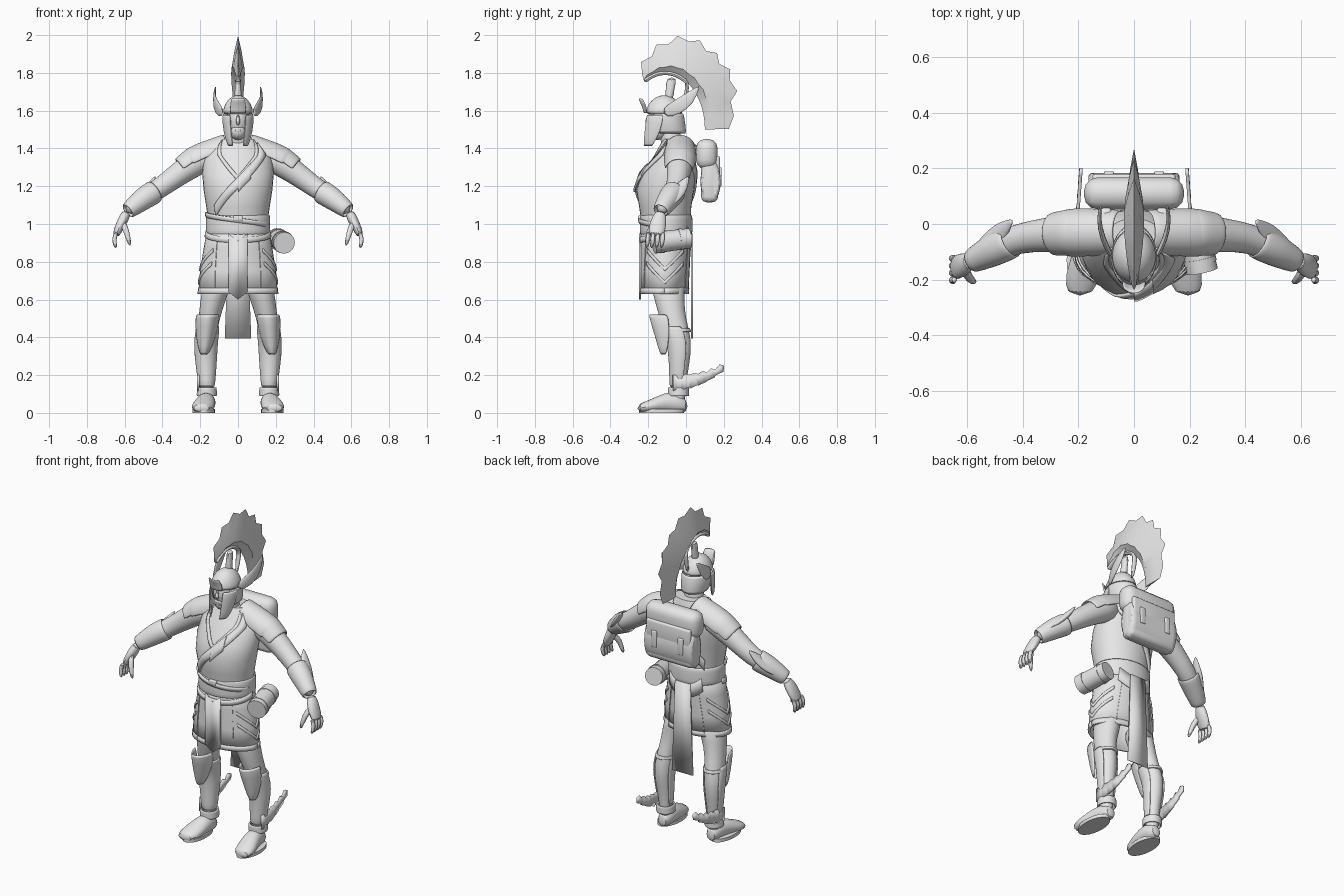
import bpy, bmesh, math
from mathutils import Vector

default_cube = bpy.data.objects.get("Cube")
if default_cube:
    bpy.data.objects.remove(default_cube, do_unlink=True)

grey = bpy.data.materials.new("plain grey")
grey.use_nodes = True
grey.diffuse_color = (.8, .8, .8, 1)
grey.node_tree.nodes["Principled BSDF"].inputs["Base Color"].default_value = grey.diffuse_color

SIDE, BACK, UP = Vector((1, 0, 0)), Vector((0, 1, 0)), Vector((0, 0, 1))
parts = []


def finish(name, bm, mirror=False, thick=0, smooth=0):
    """Turn a bmesh into a named object with the usual modifiers."""
    bmesh.ops.recalc_face_normals(bm, faces=bm.faces)
    mesh = bpy.data.meshes.new(name)
    bm.to_mesh(mesh)
    bm.free()
    mesh.materials.append(grey)
    obj = bpy.data.objects.new(name, mesh)
    bpy.context.collection.objects.link(obj)
    if mirror:
        obj.modifiers.new("mirror", "MIRROR")
    if thick:
        solidify = obj.modifiers.new("thickness", "SOLIDIFY")
        solidify.thickness, solidify.offset = thick, 0
    if smooth:
        subdivide = obj.modifiers.new("smooth", "SUBSURF")
        subdivide.levels = subdivide.render_levels = smooth
    parts.append(obj)


def patch(name, rows, closed=False, caps=False, **options):
    """Skin a grid of points."""
    bm = bmesh.new()
    grid = [[bm.verts.new(point) for point in row] for row in rows]
    count = len(grid[0])
    for low, high in zip(grid, grid[1:]):
        for i in range(count if closed else count - 1):
            j = (i + 1) % count
            bm.faces.new((low[i], low[j], high[j], high[i]))
    if caps:
        bm.faces.new(grid[0])
        bm.faces.new(grid[-1])
    finish(name, bm, **options)


def around(station, a, b, degrees):
    """Point on the elliptical section of a station (x, y, z, radius, optional second radius)."""
    angle = math.radians(degrees)
    return Vector(station[:3]) + a * station[3] * math.cos(angle) + b * station[-1] * math.sin(angle)


def loft(name, stations, ref=SIDE, axis=None, arc=None, sides=16, caps=True, smooth=1, **options):
    """Elliptical sections along a path; an arc in degrees leaves the section open."""
    centres = [Vector(station[:3]) for station in stations]
    start, end = arc or (0, 360)
    rows = []
    for i, station in enumerate(stations):
        ahead, behind = centres[min(i + 1, len(centres) - 1)], centres[max(i - 1, 0)]
        tangent = axis or (ahead - behind).normalized()
        a = (ref - tangent * tangent.dot(ref)).normalized()
        b = tangent.cross(a)
        rows.append([around(station, a, b, start + (end - start) * k / sides) for k in range(sides + bool(arc))])
    patch(name, rows, closed=not arc, caps=caps and not arc, smooth=smooth, **options)


def column(bottom, top, sections):
    """Upright path with evenly spaced sections (x, y, half width, half depth)."""
    step = (top - bottom) / (len(sections) - 1)
    return [(x, y, bottom + step * i, rx, ry) for i, (x, y, rx, ry) in enumerate(sections)]


def along(path, fraction, grow=0):
    """Station part of the way along a path, with enlarged radii."""
    place = fraction * (len(path) - 1)
    i = max(0, min(int(place), len(path) - 2))
    mixed = [p + (q - p) * (place - i) for p, q in zip(path[i], path[i + 1])]
    return mixed[:3] + [radius + grow for radius in mixed[3:]]


def wrap(path, low, high, grow):
    """Piece of a path enlarged to sit over it."""
    return [along(path, low + (high - low) * k / 4, grow) for k in range(5)]


def band(name, path, route, width, off=.005, **options):
    """Strip lying on an upright path; route gives (degrees, height) for 0 to 1."""
    bottom, top = path[0][2], path[-1][2]
    rows = []
    for i in range(33):
        degrees, z = route(i / 32)
        edges = [z - width / 2, z, z + width / 2]
        rows.append([around(along(path, (edge - bottom) / (top - bottom), off), SIDE, BACK, degrees) for edge in edges])
    patch(name, rows, thick=.01, **options)


def box(name, centre, size, bevel):
    bm = bmesh.new()
    bmesh.ops.create_cube(bm, size=1)
    for vert in bm.verts:
        vert.co = Vector(middle + part * length for middle, part, length in zip(centre, vert.co, size))
    bmesh.ops.bevel(bm, geom=bm.edges[:], offset=bevel, segments=3, profile=.5, affect="EDGES")
    finish(name, bm)


def ball(name, centre, radii):
    bm = bmesh.new()
    bmesh.ops.create_uvsphere(bm, u_segments=24, v_segments=14, radius=1)
    for vert in bm.verts:
        vert.co = Vector(middle + part * radius for middle, part, radius in zip(centre, vert.co, radii))
    finish(name, bm)


# Torso with neckline and straps
torso = column(1, 1.45, [(0, -.105, .155, .13), (0, -.11, .168, .138), (0, -.11, .182, .153),
                         (0, -.09, .19, .143), (0, -.06, .18, .11), (0, -.05, .1, .07)])
loft("torso", torso, axis=UP, sides=32, smooth=0)
band("chest_strap", torso, lambda t: (325 - 100 * t, 1.4 - .33 * t), .06)
band("strap_pouch", torso, lambda t: (290 - 20 * t, 1.28 - .07 * t), .08, .012)
band("back_strap", torso, lambda t: (35 + 100 * t, 1.4 - .33 * t), .06)
band("neckline", torso, lambda t: (270 + 50 * t, 1.24 + .19 * t), .03, .002, mirror=True)

# Skirt and belt
skirt = column(.63, 1, [(0, -.115, .205, .122), (0, -.112, .195, .125), (0, -.108, .175, .127), (0, -.105, .152, .13)])
loft("skirt", skirt, axis=UP, sides=32, smooth=0, caps=False, thick=.012)
loft("belt", column(.94, 1.05, [(0, -.105, .166, .135)] * 3), axis=UP, sides=32, caps=False, thick=.01)
band("lower_belt", skirt, lambda t: (180 + 180 * t, .95 - .035 * math.sin(math.pi * t)), .03, .008)
band("belt_wrap", torso, lambda t: (190 + 160 * t, 1.05 - .06 * t), .025, .01)
box("buckle", (0, -.245, 1.03), (.05, .02, .03), .006)
band("skirt_hem", skirt, lambda t: (360 * t, .645), .03, .004)
for height in (.69, .76):
    band("skirt_chevron", skirt, lambda t: (90 * t - 45, height + .1 * abs(2 * t - 1)), .02, .007, mirror=True)
for degrees in (-55, 55):
    band("skirt_side_edge", skirt, lambda t: (degrees + 4 * t, .65 + .27 * t), .03, mirror=True)
patch("front_tab", [[(x, -.243, z - .04 * (x == 0)) for x in (-.05, 0, .05)] for z in (.64, .95)], thick=.01)
patch("back_cloth", [[(side * width, .032, z) for side in (-1, 1)] for width, z in ((.07, .395), (.05, .95))], thick=.01)
band("back_flap", skirt, lambda t: (50 + 80 * t, .95 - .05 * math.sin(math.pi * t)), .08, .008)

# Roll hanging at the hip
roll = [(.205, .02, .925, .053), (.245, -.17, .9, .057)]
loft("hip_roll", roll, sides=24, smooth=0)
for place in (.2, .75):
    loft("roll_strap", wrap(roll, place, place + .1, .003), sides=24, smooth=0)

# Backpack, narrowing towards the top
loft("pack_body", [(x, .13, 1.225, .055, .115) for x in (-.165, -.155, 0, .155, .165)], ref=BACK, axis=SIDE)
box("pack_back", (0, .125, 1.225), (.33, .09, .22), .03)
box("pack_lid", (0, .11, 1.37), (.36, .115, .16), .05)
box("pack_flap", (0, .165, 1.3), (.3, .03, .12), .012)
for x in (-.09, .09):
    box("pack_buckle", (x, .182, 1.25), (.035, .014, .1), .005)
loft("shoulder_strap", [(.1, .08, 1.4, .02, .006), (.1, -.02, 1.455, .02, .006), (.1, -.13, 1.38, .02, .006)], mirror=True)

# Arms with shoulder pads and bracers
arm = [(.12, -.03, 1.37, .07), (.22, -.03, 1.33, .074), (.32, -.04, 1.26, .062),
       (.42, -.05, 1.185, .054), (.5, -.09, 1.135, .05), (.595, -.14, 1.06, .03)]
loft("arm", arm, ref=BACK, mirror=True)
loft("upper_shoulder_pad", wrap(arm, -.15, .25, .01), ref=BACK, arc=(0, 180), thick=.01, mirror=True)
loft("lower_shoulder_pad", wrap(arm, .15, .34, .007), ref=BACK, arc=(5, 175), thick=.01, mirror=True)
loft("bracer", wrap(arm, .65, .98, .007), ref=BACK, caps=False, thick=.01, mirror=True)
loft("bracer_fin", [(.58, -.11, 1.085, .02, .012), (.51, -.06, 1.15, .045, .02), (.47, -.02, 1.2, .035, .018),
                    (.435, .015, 1.255, .004)], ref=BACK, mirror=True)

# Hands
loft("palm", [(.585, -.13, 1.07, .03), (.62, -.15, 1, .046, .026), (.652, -.16, .93, .046, .02)], ref=BACK, mirror=True)
for i in range(4):
    y = -.2 + .026 * i
    loft(f"finger_{i + 1}", [(.64, y, .96, .014), (.66, y, .92, .013), (.645, y - .01, .87, .011)],
         ref=BACK, sides=8, mirror=True)
loft("thumb", [(.61, -.16, 1.01, .02), (.59, -.2, .96, .017), (.57, -.21, .88, .01)], ref=BACK, sides=8, mirror=True)

# Legs with greaves
leg = column(.04, .72, [(.165, -.04, .04, .04), (.165, -.04, .034, .04), (.17, -.03, .05, .05), (.17, -.03, .055, .065),
                        (.155, -.07, .055, .07), (.13, -.09, .07, .08), (.1, -.1, .08, .1)])
loft("leg", leg, axis=UP, mirror=True)
loft("greave", wrap(leg, .14, .62, .004), axis=UP, arc=(150, 390), thick=.01, mirror=True)
loft("greave_strap", wrap(leg, .57, .6, .004), axis=UP, caps=False, thick=.01, mirror=True)
loft("knee_guard", [(.18, -.1, .305, .015, .03), (.17, -.07, .4, .05, .085), (.16, -.07, .525, .062, .125)],
     axis=UP, arc=(190, 350), thick=.014, mirror=True)

# Feet with ankle cuffs and wings; every foot section rests on the ground
loft("foot", [(x, y, rz, rx, rz) for x, y, rx, rz in
              ((.165, .01, .03, .035), (.165, -.05, .047, .055), (.17, -.11, .052, .055), (.185, -.18, .064, .037), (.195, -.26, .05, .023))],
     axis=-BACK, mirror=True)
loft("sole", column(0, .02, [(.182, -.13, .06, .12)] * 2), axis=UP, smooth=0, sides=24, mirror=True)
loft("ankle_cuff", wrap(leg, .07, .14, .012), axis=UP, caps=False, thick=.012, mirror=True)
wing = []
for i in range(13):
    t, notch = i / 12, .02 * (i % 2)
    x, y = .21 - .02 * t, -.07 + .27 * t
    wing.append([(x, y, .2 + .05 * t ** 3 + notch * t), (x, y + notch, .115 + .12 * t * t + notch * (1 - t))])
patch("ankle_wing", wing, thick=.012, mirror=True)

# Neck and head
loft("neck", column(1.38, 1.54, [(0, -.075, .07, .06), (0, -.08, .053, .055), (0, -.09, .05, .055)]), axis=UP)
ball("head", (0, -.12, 1.55), (.062, .08, .1))
ball("jaw", (0, -.15, 1.49), (.045, .05, .045))
loft("nose", [(0, -.195, 1.58, .008), (0, -.21, 1.54, .013), (0, -.195, 1.525, .01)], sides=8)
box("lips", (0, -.198, 1.495), (.034, .016, .012), .004)

# Helmet
dome = []
for i in range(7):
    angle = math.radians(14 * i)
    dome.append((0, -.115, 1.575 + .107 * math.sin(angle), .082 * math.cos(angle), .1 * math.cos(angle)))
loft("helmet_dome", dome, axis=UP, sides=24)
loft("helmet_back", column(1.475, 1.59, [(0, -.09, .07, .09), (0, -.115, .081, .1)]),
     axis=UP, arc=(-45, 225), thick=.01)
loft("cheek_guard", column(1.41, 1.58, [(0, -.18, .05, .05), (0, -.13, .075, .1), (0, -.12, .08, .1)]),
     axis=UP, arc=(300, 360), thick=.01, mirror=True)
loft("brow", column(1.585, 1.665, [(0, -.12, .082, .1), (0, -.12, .082, .106), (0, -.12, .07, .13)]),
     axis=UP, arc=(240, 300), thick=.01)
loft("helmet_wing", [(.08, -.12, 1.585, .025, .01), (.115, -.05, 1.615, .042, .01),
                     (.128, .02, 1.665, .035, .008), (.118, .07, 1.73, .004)], ref=UP, mirror=True)

# Crest: an arched rim, a stalk and a jagged plume between two arcs
inner, outer = [], []
for i in range(17):
    t = i / 16
    angle = math.radians(122 * (1 - t))
    inner.append(Vector((0, -.11 + .21 * math.cos(angle), 1.5 + .3 * math.sin(angle))))
    angle = math.radians(165 - 210 * t)
    reach = .24 + .03 * (i % 2) - .03 * max(0, math.sin(2 * angle)) + .08 * t ** 16
    outer.append(Vector((0, reach * math.cos(angle), 1.73 + reach * math.sin(angle))))
plume = []
for i, (root, tip) in enumerate(zip(inner, outer)):
    bulge = SIDE * .036 * math.sin(math.pi * (i + 1) / 18)
    near, far = root.lerp(tip, .2), root.lerp(tip, .6)
    plume.append([root, near + bulge, far + bulge * .6, tip, far - bulge * .6, near - bulge])
patch("crest_plume", plume, closed=True, caps=True)
loft("crest_rim", [(*point, .018, .012) for point in inner[:10]] + [(0, -.02, 1.6, .012)], sides=8)
loft("crest_stalk", [(0, -.09, 1.66, .03), (0, -.085, 1.71, .014, .02), (0, -.075, 1.78, .02, .035)], axis=UP, sides=10)

# Smooth shading that keeps sharp edges
bpy.ops.object.select_all(action="DESELECT")
for obj in parts:
    obj.select_set(True)
bpy.context.view_layer.objects.active = parts[0]
bpy.ops.object.shade_smooth_by_angle(angle=math.radians(40))
